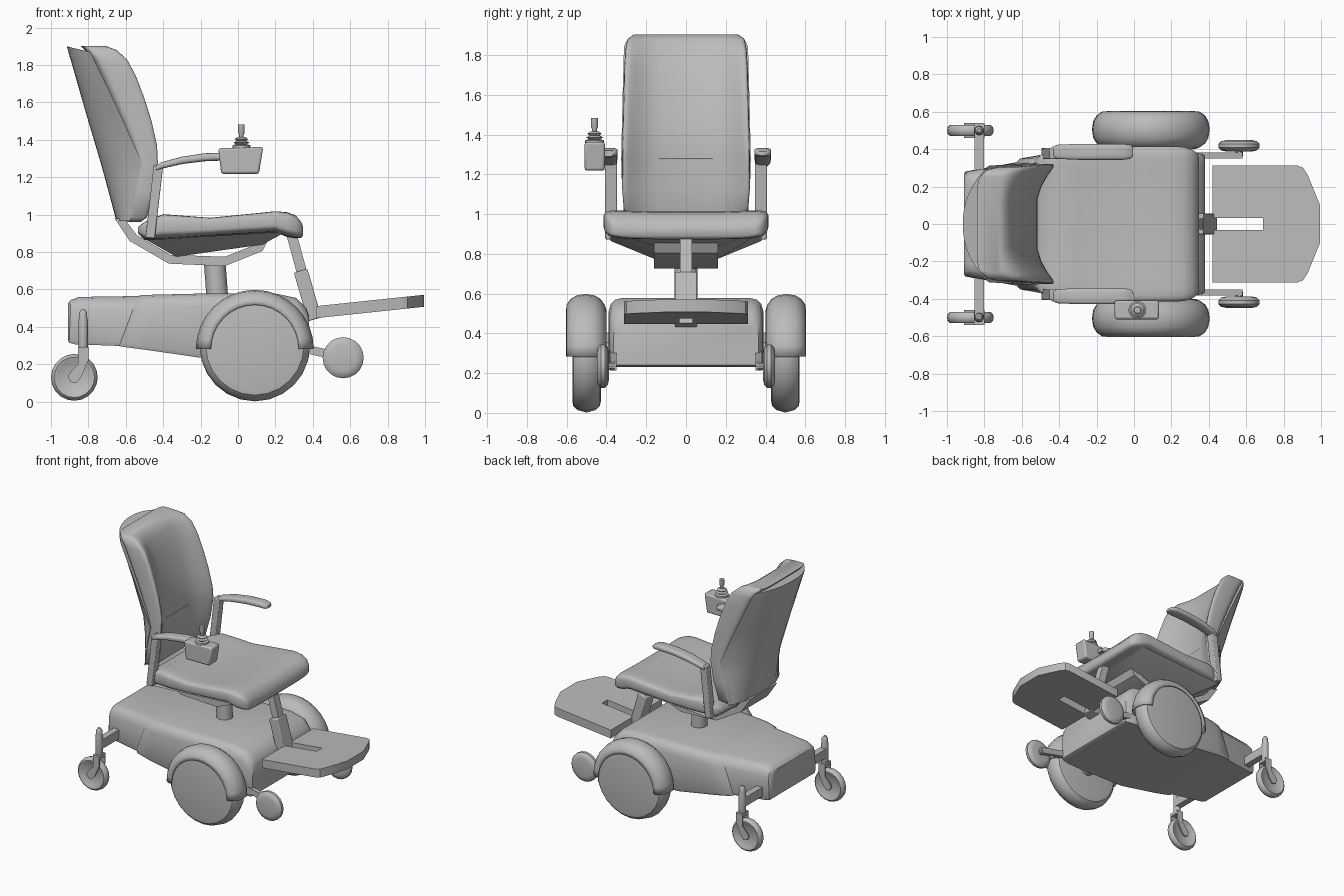
import bpy, bmesh, math
from math import cos, sin, pi

cube = bpy.data.objects.get("Cube")
if cube:
    bpy.data.objects.remove(cube, do_unlink=True)

GREY = (0.5, 0.5, 0.5, 1)
grey = bpy.data.materials.new("plain grey")
grey.use_nodes = True
grey.diffuse_color = GREY
grey.node_tree.nodes["Principled BSDF"].inputs["Base Color"].default_value = GREY


def loft(name, rings, closed=True, bevel=0, thick=0, angle=35):
    """Skin a list of equal point rings; closed rings get end caps."""
    bm = bmesh.new()
    rows = [[bm.verts.new(p) for p in ring] for ring in rings]
    n = len(rows[0])
    for a, b in zip(rows, rows[1:]):
        for i in range(n if closed else n - 1):
            j = (i + 1) % n
            bm.faces.new((a[i], a[j], b[j], b[i]))
    if closed:
        bm.faces.new(rows[0])
        bm.faces.new(rows[-1])
    bmesh.ops.recalc_face_normals(bm, faces=bm.faces)
    mesh = bpy.data.meshes.new(name)
    bm.to_mesh(mesh)
    bm.free()
    mesh.materials.append(grey)
    ob = bpy.data.objects.new(name, mesh)
    bpy.context.collection.objects.link(ob)
    if thick:
        ob.modifiers.new("thickness", "SOLIDIFY").thickness = thick
    if bevel:
        mod = ob.modifiers.new("rounding", "BEVEL")
        mod.width, mod.segments = bevel, 2
    bpy.ops.object.select_all(action="DESELECT")
    ob.select_set(True)
    bpy.context.view_layer.objects.active = ob
    bpy.ops.object.shade_smooth_by_angle(angle=math.radians(angle))
    return ob


def soft_ring(hw, low, high, power, dent=0, n=36):
    """Rounded rectangle as (across, depth); dent hollows the high side."""
    pts = []
    for i in range(n):
        t = 2 * pi * (i + 0.5) / n
        c, s = cos(t), sin(t)
        u = math.copysign(abs(c) ** power, c)
        v = math.copysign(abs(s) ** power, s)
        d = (low + high) / 2 + v * (high - low) / 2
        if v > 0:
            d -= dent * (1 - abs(u) ** 3) * v
        pts.append((u * hw, d))
    return pts


def body_ring(x, hw, low, high, lean):
    """Square-bottomed, round-shouldered section; lean slants it forward."""
    half = [(hw - .01, low), (hw, low + .02), (hw, high - .07), (hw - .012, high - .03),
            (hw - .035, high - .008), (hw - .07, high)]
    pts = half + [(-y, z) for y, z in reversed(half)]
    return [(x + lean * (z - low) / (high - low), y, z) for y, z in pts]


def shell_ring(z, back, seam, hw, drop):
    """Back arc bulging rearward between two side seams; drop lowers the sides."""
    us = [i / 7 for i in range(-7, 8)]
    return [(back + (seam - back) * abs(u) ** 2.3, u * hw, z - drop * u * u) for u in us]


def prism(name, outline, y0, y1, bevel=0):
    """Side outline in x and z, extruded across y."""
    return loft(name, [[(x, y, z) for x, z in outline] for y in (y0, y1)], bevel=bevel)


def bar(name, p, q, width, y, half, bevel=0):
    """Rectangular bar between two side points."""
    dx, dz = q[0] - p[0], q[1] - p[1]
    k = width / 2 / math.hypot(dx, dz)
    ox, oz = -dz * k, dx * k
    outline = [(p[0] + ox, p[1] + oz), (q[0] + ox, q[1] + oz),
               (q[0] - ox, q[1] - oz), (p[0] - ox, p[1] - oz)]
    return prism(name, outline, y - half, y + half, bevel)


def lathe(name, profile, centre, axis="y", n=24, arc=None, thick=0):
    """Revolve (radius, offset) pairs about y or z; arc makes an open sweep."""
    cx, cy, cz = centre
    rings = []
    for r, o in profile:
        ring = []
        for i in range(n):
            t = arc * i / (n - 1) if arc else 2 * pi * i / n
            a, b = r * cos(t), r * sin(t)
            ring.append((cx + a, cy + o, cz + b) if axis == "y" else (cx + a, cy + b, cz + o))
        rings.append(ring)
    return loft(name, rings, closed=arc is None, thick=thick)


# Base body with a slanted step between rear housing and front cover
BODY = [(-.91, .265, .335, .525, 0), (-.903, .28, .315, .545, .01), (-.87, .287, .307, .56, .02),
        (-.635, .33, .298, .565, .1), (-.615, .35, .293, .57, .1), (-.5, .37, .278, .572, .05),
        (-.2, .39, .235, .578, 0), (.2, .39, .23, .578, 0), (.31, .385, .23, .555, 0),
        (.365, .375, .232, .5, 0), (.38, .365, .24, .46, 0)]
loft("base_body", [body_ring(*row) for row in BODY])

# Seat column
loft("seat_column", [[(x + .058 * cos(i * pi / 8), .058 * sin(i * pi / 8), z) for i in range(16)]
                     for x, z in ((-.11, .55), (-.125, .75))])

# Bent frame strap under the seat
prism("seat_strap", [(-.66, .98), (-.58, .86), (-.37, .738), (-.07, .725), (.13, .805), (.17, .88),
                     (.13, .855), (-.07, .775), (-.36, .785), (-.54, .89), (-.61, .98)], -.16, .16)

# Tapered seat pan
loft("seat_pan", [[(-.49, -.38, .865), (.26, -.38, .91), (.26, .38, .91), (-.49, .38, .865)],
                  [(-.33, -.16, .775), (.13, -.16, .84), (.13, .16, .84), (-.33, .16, .775)]])

# Seat cushion
SEAT = [(-.535, .33, .9, .94), (-.5, .37, .865, .975), (-.4, .395, .868, 1.018),
        (-.3, .405, .873, 1.01), (-.15, .41, .885, .997), (.05, .415, .897, 1.017),
        (.2, .415, .905, 1.033), (.265, .413, .88, 1.028), (.31, .4, .873, 1.01),
        (.337, .38, .876, .975), (.348, .355, .89, .945)]
loft("seat_cushion", [[(x, u, v) for u, v in soft_ring(hw, lo, hi, .4, .022)]
                      for x, hw, lo, hi in SEAT], angle=50)

# Backrest cushion, hollowed between side bolsters
BACK = [(.96, .28, -.6, -.51, .02), (.985, .31, -.595, -.465, .06), (1.13, .322, -.57, -.425, .1),
        (1.28, .322, -.545, -.4, .125), (1.37, .32, -.575, -.4, .13), (1.5, .317, -.63, -.425, .13),
        (1.62, .314, -.685, -.46, .13), (1.74, .311, -.74, -.505, .12), (1.83, .305, -.785, -.555, .11),
        (1.88, .295, -.82, -.62, .07), (1.902, .265, -.84, -.69, .03)]
loft("backrest_cushion", [[(v, u, z) for u, v in soft_ring(hw, lo, hi, .36, dent)]
                          for z, hw, lo, hi, dent in BACK], angle=50)

# Convex backrest shell with a kinked side edge
SHELL = [(.965, -.65, -.575, .31, 0), (1.19, -.71, -.535, .324, 0), (1.28, -.735, -.515, .326, 0),
         (1.55, -.815, -.635, .32, 0), (1.87, -.907, -.775, .312, .03), (1.9, -.915, -.79, .3, .03)]
loft("backrest_shell", [shell_ring(*row) for row in SHELL])

# Leg post and tilted foot plate with a slot
bar("leg_post_upper", (.285, .9), (.35, .66), .055, 0, .03)
bar("leg_post_lower", (.335, .7), (.41, .44), .075, 0, .055, .006)
HALF_PLATE = [(.42, .033), (.69, .033), (.69, 0), (.995, 0), (.995, .1), (.93, .26),
              (.905, .3), (.875, .312), (.42, .312)]
for side, s in (("left", 1), ("right", -1)):
    loft(side + "_foot_plate", [[(x, s * y, z0 + .105 * (x - .42)) for x, y in HALF_PLATE]
                                for z0 in (.447, .511)])

TYRE = [(.235, .572), (.262, .567), (.283, .545), (.295, .5), (.283, .455), (.262, .433), (.235, .428)]
FENDER = [(.235, .603), (.262, .6), (.29, .58), (.308, .55), (.315, .505), (.308, .46),
          (.29, .43), (.262, .41), (.235, .4)]
CASTER = [(.075, .018), (.085, .024), (.108, .03), (.121, .018), (.125, 0)]
CASTER += [(r, -o) for r, o in reversed(CASTER[:-1])]
TIP = [(.07, .03), (.095, .025), (.11, .01), (.11, -.01), (.095, -.025), (.07, -.03)]
PAD = [(-.44, .025, 1.235, 1.26), (-.41, .038, 1.245, 1.28), (-.3, .043, 1.27, 1.31),
       (-.18, .043, 1.285, 1.328), (-.06, .043, 1.29, 1.333), (-.02, .038, 1.29, 1.325),
       (-.005, .025, 1.295, 1.315)]

for side, s in (("left_", 1), ("right_", -1)):
    def sided(profile):
        return [(r, s * o) for r, o in profile]

    # Drive wheel, axle and arched fender
    lathe(side + "drive_wheel", sided(TYRE), (.09, 0, .297))
    lathe(side + "drive_axle", sided([(.06, .3), (.06, .5)]), (.09, 0, .297), n=12)
    lathe(side + "fender", sided(FENDER), (.09, 0, .283), n=17, arc=pi, thick=.008)

    # Rear caster: arm, swivel stem, fork and wheel
    bar(side + "caster_arm", (-.852, .37), (-.803, .37), .07, s * .38, .125)
    lathe(side + "caster_stem", [(.022, .28), (.026, .3), (.026, .43), (.022, .45), (.022, .475),
                                 (.01, .492)], (-.828, s * .5, 0), "z", 12)
    lathe(side + "caster_wheel", CASTER, (-.875, s * .5, .13), n=20)
    for edge in (-.034, .034):
        y = s * .5 + edge
        prism(side + "caster_fork", [(-.855, .275), (-.8, .275), (-.8, .22), (-.84, .13),
                                     (-.865, .1), (-.895, .105), (-.91, .135), (-.89, .165),
                                     (-.855, .2)], y - .005, y + .005)
    bar(side + "fork_crown", (-.855, .28), (-.8, .28), .025, s * .5, .039)

    # Front stabiliser wheel and arm
    bar(side + "stabiliser_arm", (.3, .295), (.575, .235), .045, s * .365, .016)
    lathe(side + "stabiliser_axle", sided([(.02, .36), (.02, .43)]), (.562, 0, .235), n=10)
    lathe(side + "stabiliser_wheel", TIP, (.562, s * .418, .235), n=20)

    # Armrest post and curved pad
    bar(side + "armrest_post", (-.47, .875), (-.425, 1.265), .05, s * .377, .03, .006)
    loft(side + "armrest_pad", [[(x, s * .386 + u, v) for u, v in soft_ring(hw, lo, hi, .6, n=16)]
                                for x, hw, lo, hi in PAD], angle=50)

# Control box with bellows and stick
prism("control_box", [(-.105, 1.355), (.135, 1.362), (.112, 1.218), (-.09, 1.218)], -.51, -.408, .012)
bar("control_bracket", (-.1, 1.3), (0, 1.305), .03, -.4, .03)
lathe("stick_bellows", [(.048, 1.35), (.048, 1.37), (.03, 1.376), (.042, 1.386), (.026, 1.394),
                        (.036, 1.404), (.02, 1.416)], (.018, -.46, 0), "z", 16)
lathe("control_stick", [(.011, 1.41), (.012, 1.425), (.018, 1.44), (.018, 1.482)],
      (.018, -.46, 0), "z", 12)
